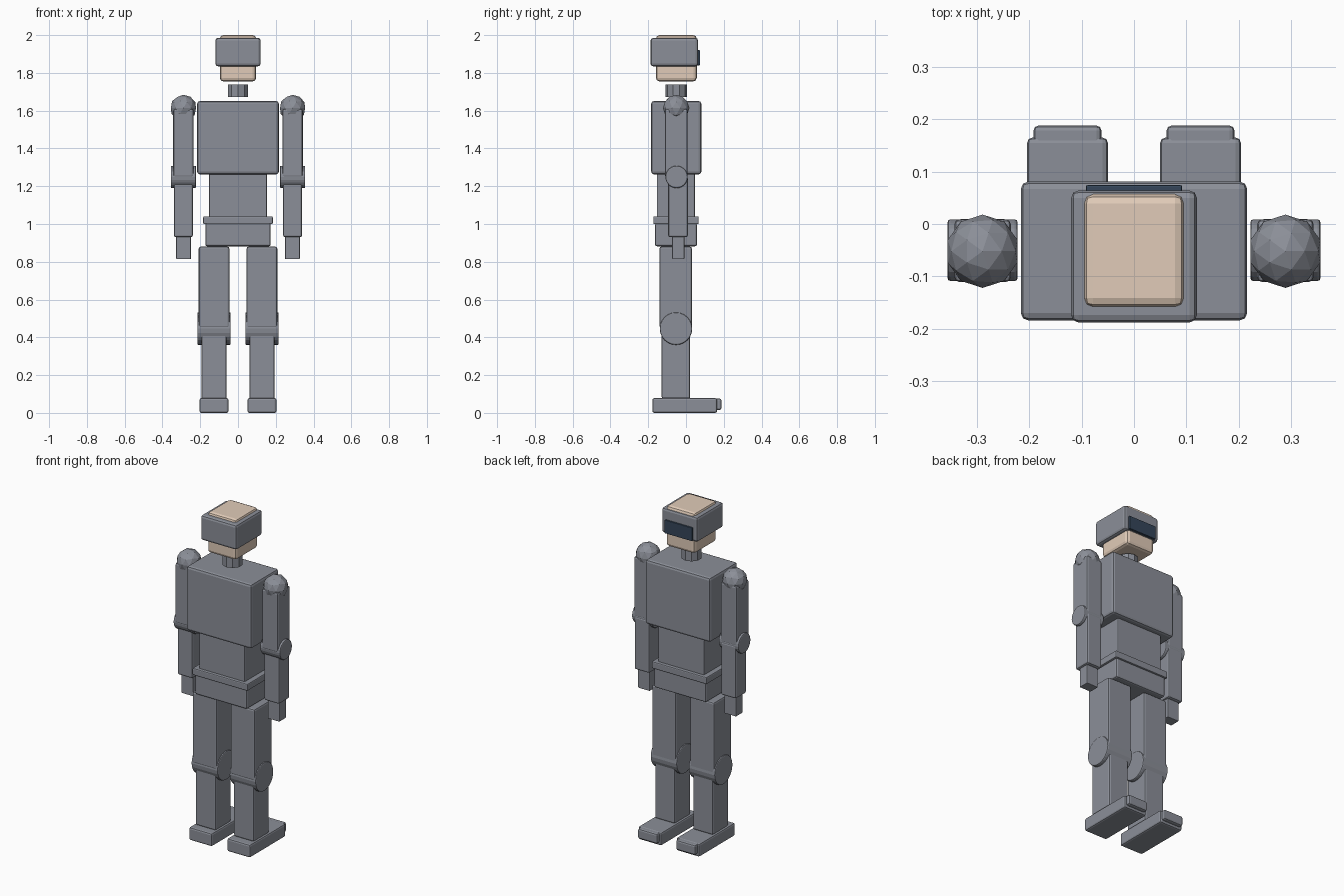
import bpy
from math import pi

if "Cube" in bpy.data.objects:
    bpy.data.objects.remove(bpy.data.objects["Cube"])


def material(name, color):
    m = bpy.data.materials.new(name)
    m.diffuse_color = color
    m.use_nodes = True
    m.node_tree.nodes["Principled BSDF"].inputs["Base Color"].default_value = m.diffuse_color
    return m


def finish(name, mat=None, bevel=0.0):
    ob = bpy.context.object
    ob.name = name
    bpy.ops.object.transform_apply(location=False, rotation=True, scale=True)
    if bevel:
        b = ob.modifiers.new("bevel", 'BEVEL')
        b.width, b.segments = bevel, 2
        b.limit_method = 'ANGLE'
    ob.data.materials.append(mat or armour)
    return ob


def box(name, x, y, z, mat=None, bevel=0.01):
    """Bevelled box from (min, max) ranges."""
    r = (x, y, z)
    bpy.ops.mesh.primitive_cube_add(size=1, location=[(a + b) / 2 for a, b in r])
    bpy.context.object.scale = [b - a for a, b in r]
    return finish(name, mat, bevel)


def joint(name, x, y, z, radius, width):
    bpy.ops.mesh.primitive_cylinder_add(vertices=24, radius=radius, depth=width,
                                        location=(x, y, z), rotation=(0, pi / 2, 0))
    return finish(name, None, 0.006)


def side_box(name, s, cx, hx, y, z, bevel=0.01):
    return box(name, (s * cx - hx, s * cx + hx), y, z, None, bevel)


armour = material("grey_armour", (0.26, 0.275, 0.315, 1))
skin = material("skin", (0.75, 0.60, 0.48, 1))
glass = material("dark_glass", (0.035, 0.06, 0.10, 1))

# Trunk
box("chest", (-0.216, 0.216), (-0.184, 0.081), (1.263, 1.651), bevel=0.014)
box("waist", (-0.153, 0.153), (-0.154, 0.047), (1.035, 1.275), bevel=0.006)
box("belt", (-0.184, 0.184), (-0.173, 0.067), (0.999, 1.041), bevel=0.006)
box("pelvis", (-0.173, 0.173), (-0.164, 0.058), (0.882, 1.005))

# Neck and head
bpy.ops.mesh.primitive_cylinder_add(vertices=10, radius=0.057, depth=0.066,
                                    location=(0, -0.052, 1.706))
finish("neck")
box("head", (-0.096, 0.096), (-0.159, 0.057), (1.755, 2.0), skin, 0.018)
box("helmet_band", (-0.12, 0.12), (-0.188, 0.064), (1.835, 1.985), bevel=0.014)
box("visor", (-0.092, 0.092), (0.05, 0.074), (1.84, 1.92), glass, 0.003)

for s, tag in ((-1, "left"), (1, "right")):
    # Arm
    bpy.ops.mesh.primitive_ico_sphere_add(subdivisions=2, radius=0.07,
                                          location=(s * 0.289, -0.052, 1.614))
    finish(tag + "_shoulder")
    side_box(tag + "_upper_arm", s, 0.289, 0.054, (-0.111, 0.009), (1.247, 1.608))
    joint(tag + "_elbow", s * 0.289, -0.05, 1.249, 0.059, 0.134)
    side_box(tag + "_forearm", s, 0.289, 0.05, (-0.094, 0.01), (0.93, 1.25))
    side_box(tag + "_hand", s, 0.288, 0.039, (-0.073, -0.009), (0.814, 0.94), 0.004)
    # Leg
    side_box(tag + "_thigh", s, 0.127, 0.081, (-0.14, 0.031), (0.45, 0.88))
    joint(tag + "_knee", s * 0.127, -0.053, 0.446, 0.086, 0.176)
    side_box(tag + "_shin", s, 0.127, 0.067, (-0.129, 0.022), (0.075, 0.455))
    side_box(tag + "_foot", s, 0.127, 0.077, (-0.178, 0.165), (0, 0.078))
    side_box(tag + "_toe_cap", s, 0.127, 0.065, (0.1, 0.188), (0.016, 0.076))
